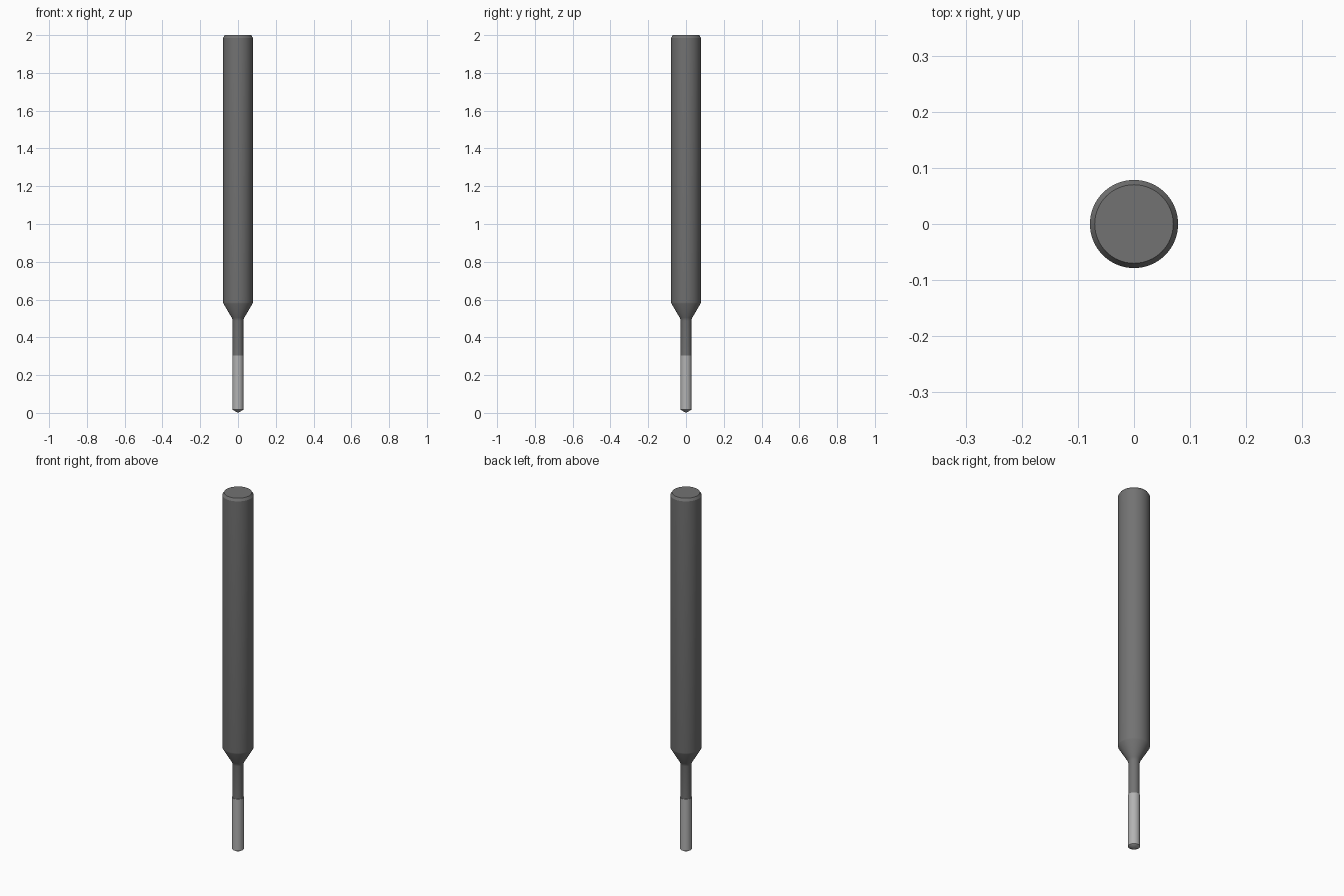
import bpy, bmesh, math

if "Cube" in bpy.data.objects:
    bpy.data.objects.remove(bpy.data.objects["Cube"])

SIDES = 64


def material(name, value):
    mat = bpy.data.materials.new(name)
    mat.diffuse_color = (value, value, value, 1)
    mat.use_nodes = True
    mat.node_tree.nodes["Principled BSDF"].inputs["Base Color"].default_value = mat.diffuse_color
    return mat


def lathe(name, profile, mat):
    """Revolve (radius, z) points, from bottom to top, into a closed solid."""
    bm = bmesh.new()
    rings = []
    for r, z in profile:
        if r == 0:
            rings.append([bm.verts.new((0, 0, z))] * SIDES)
        else:
            rings.append([bm.verts.new((r * math.cos(2 * math.pi * i / SIDES),
                                        r * math.sin(2 * math.pi * i / SIDES), z))
                          for i in range(SIDES)])
    for low, high in zip(rings, rings[1:]):
        for i in range(SIDES):
            j = (i + 1) % SIDES
            corners = [low[i], low[j], high[j], high[i]]
            bm.faces.new(list(dict.fromkeys(corners)))
    # flat end caps where the profile does not reach the axis
    if profile[0][0] > 0:
        bm.faces.new(rings[0][::-1])
    if profile[-1][0] > 0:
        bm.faces.new(rings[-1])
    bmesh.ops.recalc_face_normals(bm, faces=bm.faces)
    mesh = bpy.data.meshes.new(name)
    bm.to_mesh(mesh)
    bm.free()
    obj = bpy.data.objects.new(name, mesh)
    bpy.context.collection.objects.link(obj)
    mesh.materials.append(mat)
    bpy.ops.object.select_all(action='DESELECT')
    obj.select_set(True)
    bpy.context.view_layer.objects.active = obj
    bpy.ops.object.shade_smooth_by_angle(angle=math.radians(25))
    return obj


dark = material("dark_steel", 0.17)
light = material("bright_steel", 0.45)

# Shank with chamfered top, tapered shoulder and thin neck
lathe("shank_and_neck", [
    (0.028, 0.305), (0.028, 0.488), (0.0295, 0.496), (0.033, 0.504),
    (0.0775, 0.579), (0.0785, 0.585), (0.0785, 1.986), (0.070, 2.0),
], dark)

# Bright cutting end with a shallow point
lathe("cutting_tip", [
    (0, 0), (0.0295, 0.017), (0.0295, 0.305),
], light)
